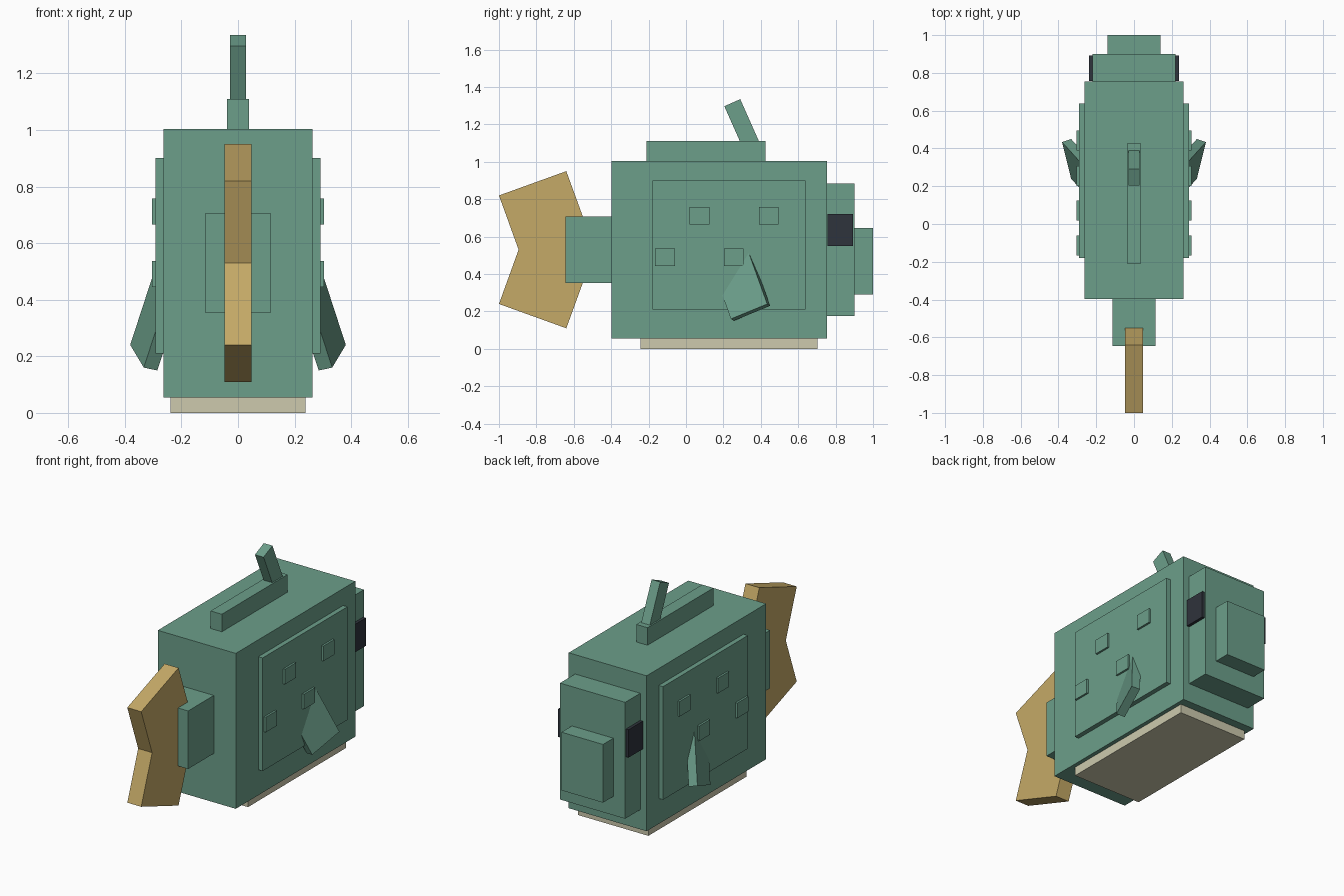
import bpy
import bmesh
from mathutils import Vector

cube = bpy.data.objects.get("Cube")
if cube:
    bpy.data.objects.remove(cube, do_unlink=True)


def material(name, rgb):
    m = bpy.data.materials.new(name)
    m.use_nodes = True
    m.diffuse_color = (*rgb, 1)
    m.node_tree.nodes["Principled BSDF"].inputs["Base Color"].default_value = (*rgb, 1)
    return m


GREEN = material("sea green", (0.15, 0.345, 0.255))
GOLD = material("fin gold", (0.56, 0.40, 0.135))
CREAM = material("belly cream", (0.61, 0.59, 0.42))
DARK = material("eye dark", (0.028, 0.033, 0.045))


def prism(name, base, sweep, mat, mirror=False):
    """Sweep a flat polygon along a vector; optionally mirror it across x."""
    bm = bmesh.new()
    face = bm.faces.new([bm.verts.new(p) for p in base])
    moved = bmesh.ops.extrude_face_region(bm, geom=[face])["geom"]
    verts = [g for g in moved if isinstance(g, bmesh.types.BMVert)]
    bmesh.ops.translate(bm, verts=verts, vec=Vector(sweep))
    bmesh.ops.recalc_face_normals(bm, faces=bm.faces)
    mesh = bpy.data.meshes.new(name)
    bm.to_mesh(mesh)
    bm.free()
    mesh.materials.append(mat)
    obj = bpy.data.objects.new(name, mesh)
    bpy.context.collection.objects.link(obj)
    if mirror:
        mod = obj.modifiers.new("Mirror", "MIRROR")
        mod.use_axis[0] = True
        mod.use_mirror_merge = False
    return obj


def profile(name, points, half, mat):
    """Side profile (y, z) centred on x = 0."""
    return prism(name, [(-half, y, z) for y, z in points], (2 * half, 0, 0), mat)


def box(name, half, y0, y1, z0, z1, mat=GREEN):
    return profile(name, [(y0, z0), (y1, z0), (y1, z1), (y0, z1)], half, mat)


def side_box(name, x0, x1, y0, y1, z0, z1, mat=GREEN):
    pts = [(x0, y0, z0), (x0, y1, z0), (x0, y1, z1), (x0, y0, z1)]
    return prism(name, pts, (x1 - x0, 0, 0), mat, mirror=True)


# Body, head and belly
box("body", 0.263, -0.397, 0.755, 0.055, 1.003)
box("head", 0.22, 0.755, 0.9, 0.175, 0.885)
box("snout", 0.14, 0.9, 1.0, 0.29, 0.645)
box("belly", 0.238, -0.243, 0.702, 0, 0.055, CREAM)
box("tail_base", 0.115, -0.645, -0.397, 0.353, 0.707)

# Forked tail fin
profile("tail_fin", [(-1, 0.82), (-0.64, 0.95), (-0.487, 0.53),
                     (-0.64, 0.11), (-1, 0.24), (-0.895, 0.53)], 0.047, GOLD)

# Back ridge and leaning stalk
box("back_ridge", 0.038, -0.21, 0.425, 1.003, 1.11)
profile("stalk", [(0.205, 1.297), (0.29, 1.335), (0.41, 1.065), (0.325, 1.027)], 0.029, GREEN)

# Flank plates and raised scales
side_box("flank_plate", 0.263, 0.292, -0.18, 0.638, 0.21, 0.9)
for i, (y, z) in enumerate([(0.072, 0.712), (0.442, 0.712), (-0.113, 0.49), (0.255, 0.49)]):
    side_box(f"scale_{i + 1}", 0.292, 0.304, y - 0.053, y + 0.053, z - 0.046, z + 0.046)

# Eyes
side_box("eyes", 0.21, 0.238, 0.756, 0.893, 0.55, 0.72, DARK)

# Side fins, flared out at the bottom
corner = Vector((0.381, 0.434, 0.24))
width = Vector((-0.048, -0.194, -0.08))
depth = Vector((-0.048, 0.016, -0.01))
rise = Vector((-0.105, -0.116, 0.322))
prism("side_fins", [corner, corner + width, corner + width + depth, corner + depth],
      rise, GREEN, mirror=True)
